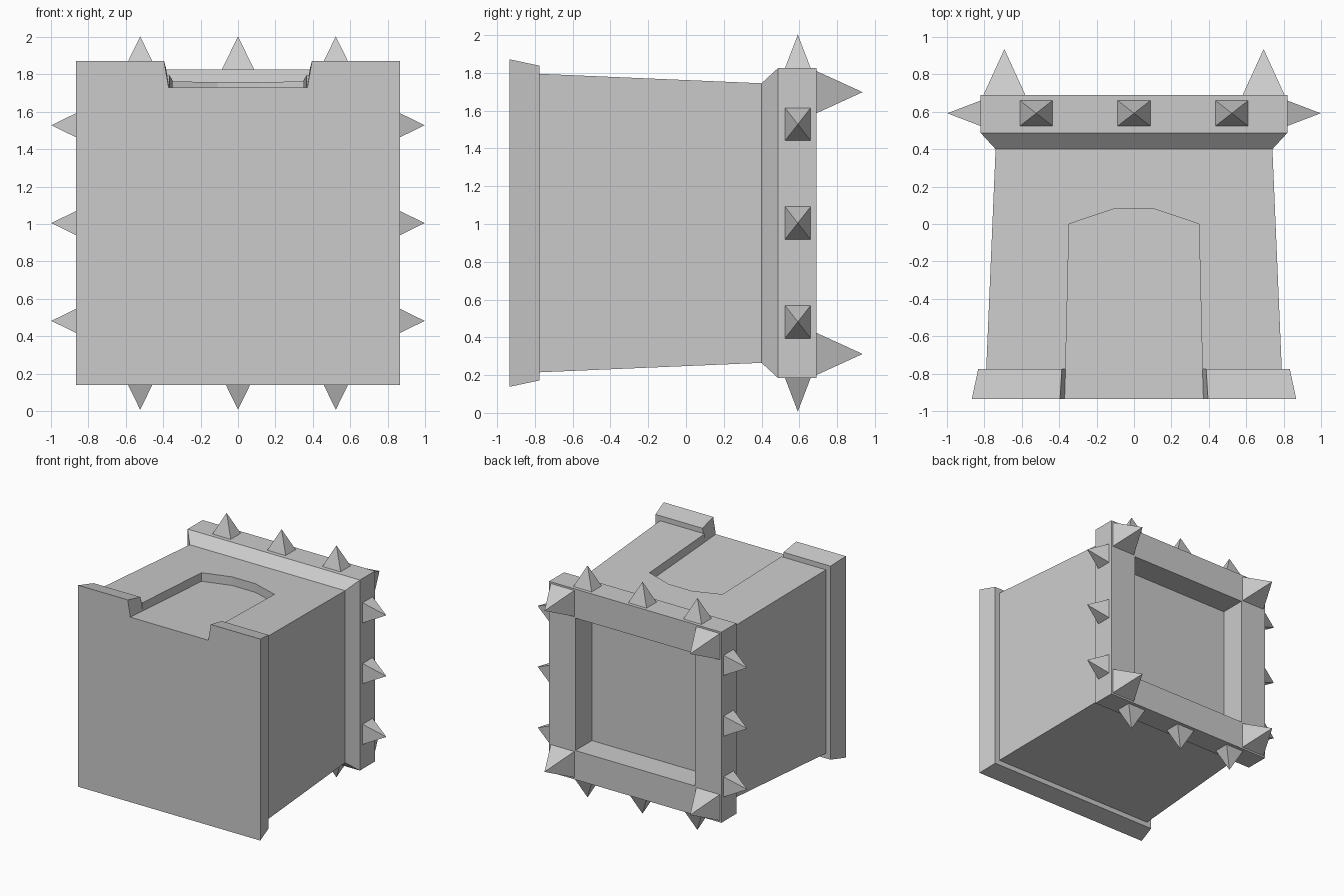
import bpy, bmesh
from mathutils import Matrix, Vector
from math import pi

cube = bpy.data.objects.get("Cube")
if cube:
    bpy.data.objects.remove(cube, do_unlink=True)

MID = 1.005   # height of the block's centre axis

stone = bpy.data.materials.new("plain grey")
stone.use_nodes = True
GREY = (0.6, 0.6, 0.6, 1)
stone.diffuse_color = GREY
stone.node_tree.nodes["Principled BSDF"].inputs["Base Color"].default_value = GREY


def make_object(name, bm):
    bmesh.ops.recalc_face_normals(bm, faces=bm.faces[:])
    mesh = bpy.data.meshes.new(name)
    bm.to_mesh(mesh)
    bm.free()
    mesh.materials.append(stone)
    obj = bpy.data.objects.new(name, mesh)
    bpy.context.collection.objects.link(obj)
    return obj


def loft(name, rings):
    """Skin equal-length point rings and cap both ends."""
    bm = bmesh.new()
    loops = [[bm.verts.new(p) for p in ring] for ring in rings]
    n = len(loops[0])
    for a, b in zip(loops, loops[1:]):
        for i in range(n):
            j = (i + 1) % n
            bm.faces.new((a[i], a[j], b[j], b[i]))
    bm.faces.new(loops[0])
    bm.faces.new(loops[-1])
    return make_object(name, bm)


def square(y, h):
    return [(sx * h, y, MID + sz * h)
            for sx, sz in ((-1, -1), (1, -1), (1, 1), (-1, 1))]


# Main block: front plate, tapered body, flared back frame, back recess
profile = [(-0.935, 0.867), (-0.775, 0.833), (-0.775, 0.79), (0.40, 0.74),
           (0.487, 0.82), (0.69, 0.82), (0.69, 0.57), (0.465, 0.57)]
block = loft("block_with_back_frame", [square(y, h) for y, h in profile])


# Shallow pocket in the top, its floor sloping with the body
def floor_z(y):
    return 1.73 - 0.045 * (y + 0.935)


half = [(0.371, -1.0), (0.347, 0.0), (0.11, 0.08)]
outline = half + [(-x, y) for x, y in reversed(half)]
pocket = loft("pocket_cutter", [[(x, y, floor_z(y)) for x, y in outline],
                                [(x, y, 2.1) for x, y in outline]])

# Flared notch through the front plate
notch = loft("plate_notch_cutter", [
    [(-w, y, z), (w, y, z), (w + 0.045, y, z + 0.26), (-w - 0.045, y, z + 0.26)]
    for y, w, z in ((-1.0, 0.373, floor_z(-1.0)), (-0.775, 0.366, floor_z(-0.775)))])

for cutter in (pocket, notch):
    mod = block.modifiers.new(cutter.name, 'BOOLEAN')
    mod.operation = 'DIFFERENCE'
    mod.solver = 'EXACT'
    mod.object = cutter
    cutter.hide_render = True
    cutter.hide_viewport = True
    cutter.display_type = 'WIRE'


def spike(name, half_x, half_y, height, matrix):
    """Four-sided pyramid pointing along local z."""
    bm = bmesh.new()
    base = [bm.verts.new((sx * half_x, sy * half_y, 0))
            for sx, sy in ((-1, -1), (1, -1), (1, 1), (-1, 1))]
    tip = bm.verts.new((0, 0, height))
    bm.faces.new(base)
    for i in range(4):
        bm.faces.new((base[i], base[(i + 1) % 4], tip))
    bm.transform(matrix)
    return make_object(name, bm)


# Three spikes on each edge of the back frame
for k, side in enumerate(("top", "left", "bottom", "right")):
    turn = Matrix.Rotation(k * pi / 2, 4, 'Y')
    for i, offset in enumerate((-0.523, 0, 0.523)):
        place = (Matrix.Translation((0, 0, MID)) @ turn
                 @ Matrix.Translation((offset, 0.592, 0.82)))
        spike(f"{side}_spike_{i + 1}", 0.087, 0.068, 0.178, place)

# Large spikes on the rear corners
for sx, side in ((-1, "right"), (1, "left")):
    for sz, level in ((-1, "lower"), (1, "upper")):
        place = (Matrix.Translation((sx * 0.693, 0.69, MID + sz * 0.693))
                 @ Matrix.Rotation(-pi / 2, 4, 'X'))
        spike(f"rear_{level}_{side}_spike", 0.112, 0.112, 0.245, place)
